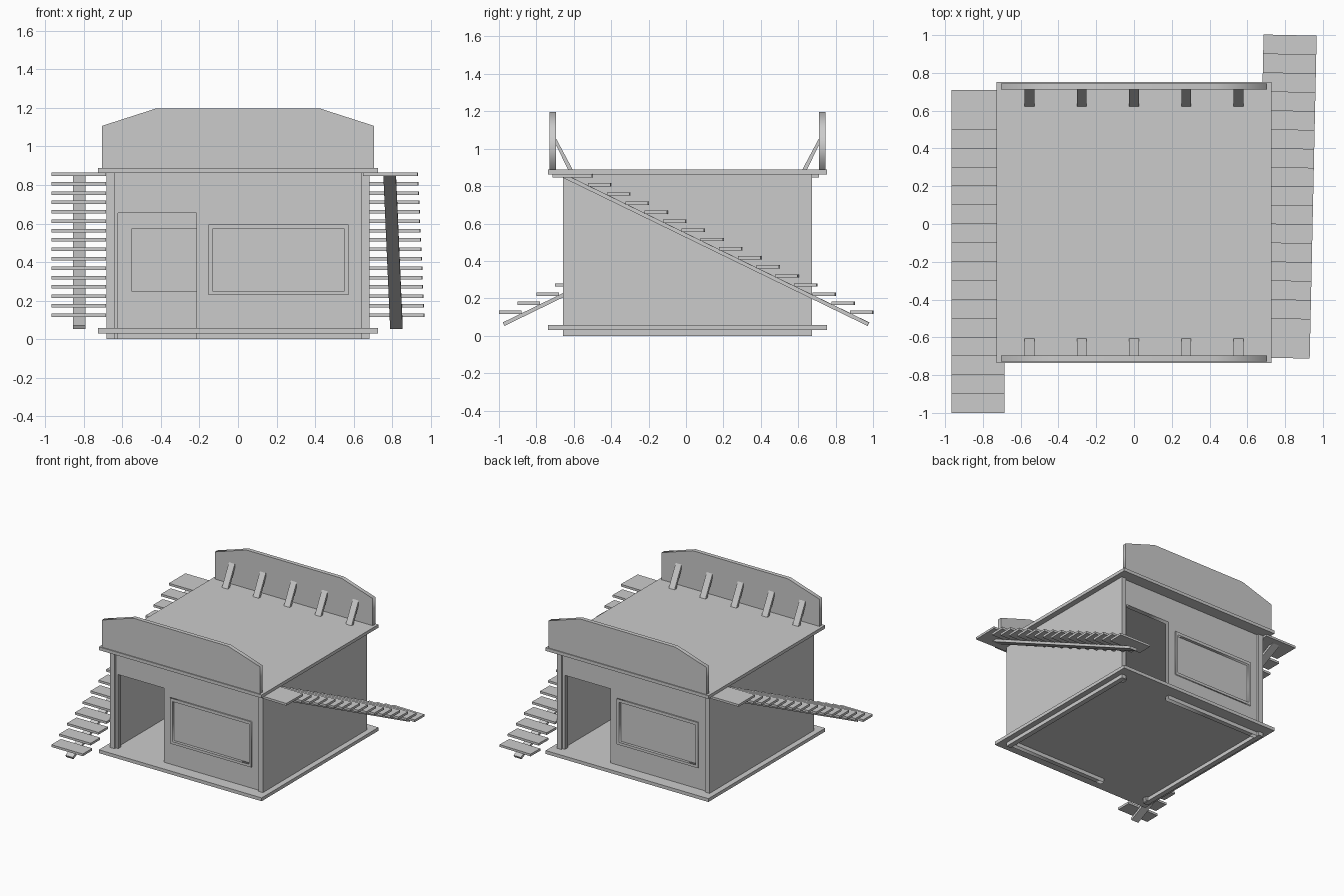
import bpy, bmesh
from math import pi
from mathutils import Matrix, Vector

if "Cube" in bpy.data.objects:
    bpy.data.objects.remove(bpy.data.objects["Cube"])

CY = 0.008  # centre of the building along y
SIDES = {"front": Matrix.Translation((0, CY, 0)),
         "back": Matrix.Translation((0, CY, 0)) @ Matrix.Rotation(pi, 4, 'Z')}


def finish(name, bm, mat=Matrix()):
    bm.transform(mat)
    bmesh.ops.recalc_face_normals(bm, faces=bm.faces)
    me = bpy.data.meshes.new(name)
    bm.to_mesh(me)
    bm.free()
    ob = bpy.data.objects.new(name, me)
    bpy.context.collection.objects.link(ob)
    return ob


def add_box(bm, x0, x1, y0, y1, z0, z1):
    m = Matrix.Translation(((x0 + x1) / 2, (y0 + y1) / 2, (z0 + z1) / 2)) \
        @ Matrix.Diagonal((x1 - x0, y1 - y0, z1 - z0, 1))
    bmesh.ops.create_cube(bm, size=1, matrix=m)


def box(name, *dims, mat=Matrix()):
    bm = bmesh.new()
    add_box(bm, *dims)
    return finish(name, bm, mat)


def add_prism(bm, yz, x0, x1):
    f = bm.faces.new([bm.verts.new((x0, y, z)) for y, z in yz])
    r = bmesh.ops.extrude_face_region(bm, geom=[f], use_keep_orig=True)
    vs = [v for v in r["geom"] if isinstance(v, bmesh.types.BMVert)]
    bmesh.ops.translate(bm, verts=vs, vec=Vector((x1 - x0, 0, 0)))


def panel(name, outlines, y0, y1, mat):
    """Upright panel: xz outlines (holes allowed) with thickness y0..y1."""
    cu = bpy.data.curves.new(name, 'CURVE')
    cu.dimensions = '2D'
    cu.fill_mode = 'BOTH'
    cu.extrude = (y1 - y0) / 2
    for pts in outlines:
        s = cu.splines.new('POLY')
        s.points.add(len(pts) - 1)
        for p, (x, z) in zip(s.points, pts):
            p.co = (x, z, 0, 1)
        s.use_cyclic_u = True
    tmp = bpy.data.objects.new(name, cu)
    bm = bmesh.new()
    me = tmp.to_mesh()
    bm.from_mesh(me)
    tmp.to_mesh_clear()
    bpy.data.objects.remove(tmp)
    bmesh.ops.remove_doubles(bm, verts=bm.verts, dist=1e-5)
    return finish(name, bm, mat @ Matrix.Translation((0, (y0 + y1) / 2, 0))
                  @ Matrix.Rotation(pi / 2, 4, 'X'))


def rect(x0, x1, z0, z1):
    return [(x0, z0), (x1, z0), (x1, z1), (x0, z1)]


# Floor and roof slabs
for name, z0, z1 in (("floor_slab", 0.03, 0.057), ("roof_slab", 0.862, 0.888)):
    box(name, -0.727, 0.727, CY - 0.745, CY + 0.745, z0, z1)

# Everything that repeats front and back, turned half round
wall = [(-0.645, 0), (-0.622, 0), (-0.622, 0.655), (-0.215, 0.655),
        (-0.215, 0), (0.645, 0), (0.645, 0.87), (-0.645, 0.87)]
opening = rect(-0.132, 0.552, 0.249, 0.572)
crest = [(-0.705, 0.885), (0.705, 0.885), (0.705, 1.107),
         (0.425, 1.197), (-0.425, 1.197), (-0.705, 1.107)]
for side, mat in SIDES.items():
    box(side + "_side_wall", -0.682, -0.642, -0.665, 0.665, 0, 0.87, mat=mat)
    panel(side + "_wall", [wall, opening], -0.648, -0.61, mat)
    panel(side + "_window_frame", [rect(-0.153, 0.573, 0.228, 0.596), opening],
          -0.658, -0.645, mat)
    box(side + "_window_pane", -0.14, 0.56, -0.635, -0.625, 0.24, 0.58, mat=mat)
    panel(side + "_parapet", [crest], -0.737, -0.704, mat)
    # Slanted braces behind the parapet
    bm = bmesh.new()
    for i in range(5):
        x = -0.553 + 0.2765 * i
        add_prism(bm, [(-0.708, 1.065), (-0.708, 1.03), (-0.637, 0.885),
                       (-0.612, 0.885)], x - 0.026, x + 0.026)
    finish(side + "_parapet_braces", bm, mat)


# Outside stairs: the right one is slightly askew, the left one straight
def stair(side, mat):
    bm = bmesh.new()
    for i in range(16):
        end, z = 1.0 - 0.1 * i, 0.116 + 0.0487 * i
        depth = 0.21 if i == 15 else 0.12
        add_box(bm, 0.686, 0.967, end - depth, end, z, z + 0.018)
    finish(side + "_stair_treads", bm, mat)
    bm = bmesh.new()
    add_prism(bm, [(0.98, 0.071), (0.97, 0.053), (-0.66, 0.846), (-0.615, 0.848)],
              0.79, 0.855)
    finish(side + "_stair_stringer", bm, mat)


pivot = Matrix.Translation((0.825, 1.0, 0))
stair("right", pivot @ Matrix.Rotation(-0.0215, 4, 'Z') @ pivot.inverted())
stair("left", Matrix.Rotation(pi, 4, 'Z'))
